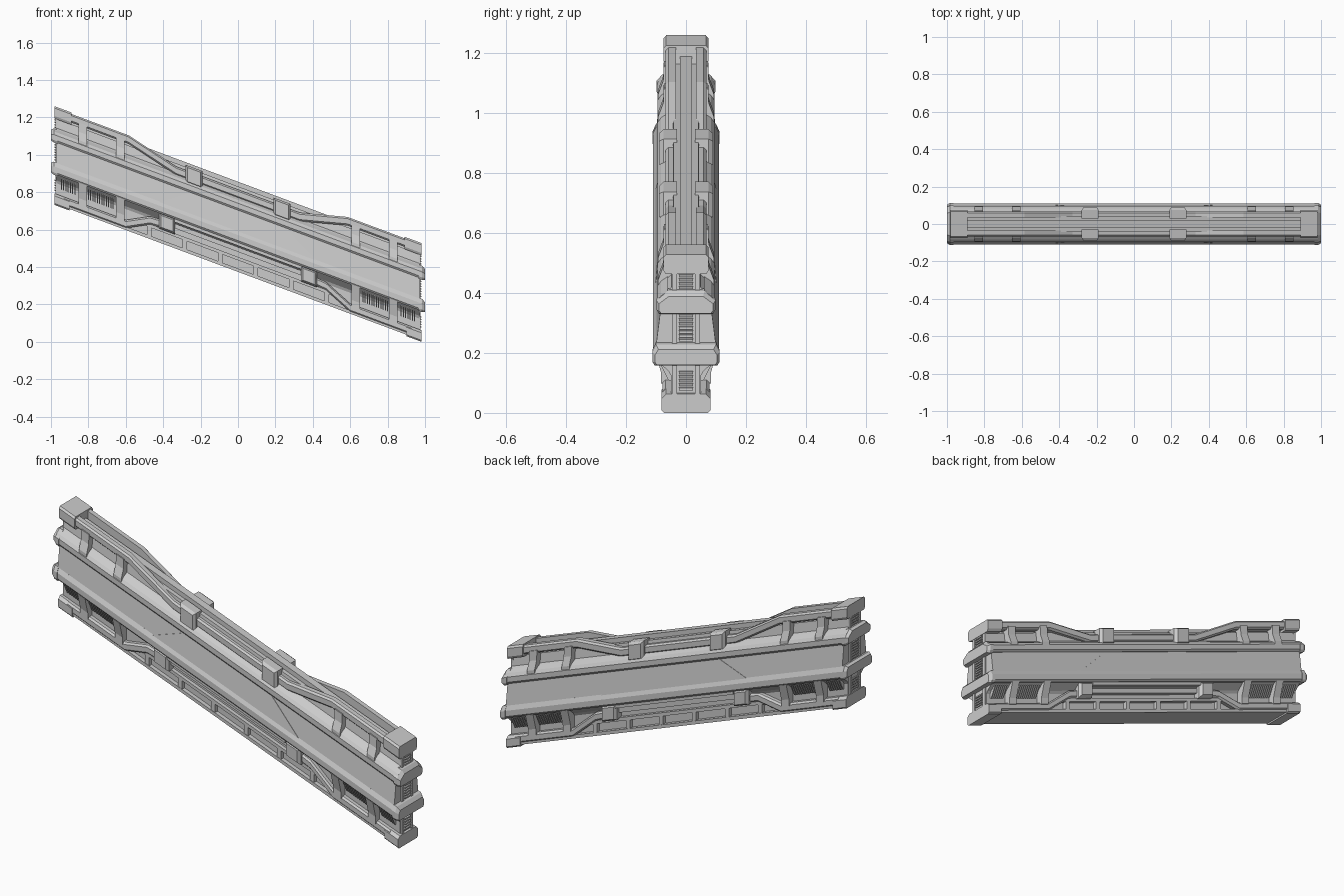
import bpy, bmesh

SLOPE, BASE = 0.373, 0.366   # the straight barrier is sheared down along x


def part(name, lofts, mx=False, my=True):
    """Loft rings of (x, y, v) points, mirror them, shear the result."""
    bm = bmesh.new()
    for rings in lofts:
        for sx in ((1, -1) if mx else (1,)):
            for sy in ((1, -1) if my else (1,)):
                vs = [[bm.verts.new((sx * x, sy * y, v + BASE - SLOPE * sx * x))
                       for x, y, v in ring] for ring in rings]
                n = len(vs[0])
                for a, b in zip(vs, vs[1:]):
                    for i in range(n):
                        j = (i + 1) % n
                        bm.faces.new((a[i], a[j], b[j], b[i]))
                bm.faces.new(vs[0])
                bm.faces.new(vs[-1])
    bmesh.ops.recalc_face_normals(bm, faces=bm.faces)
    me = bpy.data.meshes.new(name)
    bm.to_mesh(me)
    bm.free()
    ob = bpy.data.objects.new(name, me)
    bpy.context.collection.objects.link(ob)
    return ob


def prism(profile, x0, x1):
    return [[(x, y, v) for y, v in profile] for x in (x0, x1)]


def full(half):
    return half + [(-y, v) for y, v in reversed(half)]


def box(x0, x1, y0, y1, v0, v1):
    return prism([(y0, v0), (y1, v0), (y1, v1), (y0, v1)], x0, x1)


def pipe(path, h, y0, y1, c=0.009):
    """Chamfered bar following an (x, v) path."""
    return [[(x, y0, v - h), (x, y1 - c, v - h), (x, y1, v - h + c),
             (x, y1, v + h - c), (x, y1 - c, v + h), (x, y0, v + h)] for x, v in path]


def clamp(x, v, w, h, y0, y1, c=0.015):
    """Block whose outer face tapers in."""
    def ring(y, d):
        return [(x - w + d, y, v - h + d), (x + w - d, y, v - h + d),
                (x + w - d, y, v + h - d), (x - w + d, y, v + h - d)]
    return [ring(y0, 0), ring(y1 - c, 0), ring(y1, c * 0.7)]


# Main wall body with sloped shoulders and a raised centre strip
core = [(0.05, 0.012), (0.05, 0.12), (0.058, 0.135), (0.098, 0.17), (0.10, 0.22),
        (0.084, 0.345), (0.084, 0.38), (0.048, 0.415), (0.042, 0.465),
        (0.02, 0.465), (0.02, 0.490)]
part("wall_core", [prism(full(core), -0.97, 0.97)], my=False)

# Long side rails
low_rail = [(0.07, 0.165), (0.102, 0.165), (0.11, 0.175), (0.11, 0.205), (0.099, 0.228), (0.07, 0.228)]
up_rail = [(0.06, 0.338), (0.088, 0.338), (0.095, 0.348), (0.095, 0.375), (0.083, 0.392), (0.06, 0.407)]
part("lower_side_rail", [prism(low_rail, -0.985, 0.985)])
part("upper_side_rail", [prism(up_rail, -0.985, 0.985)])

# Chevron-ended plate on each face
part("centre_plate", [[
    [(-0.42, 0.095, 0.225), (0.42, 0.095, 0.225), (0.25, 0.08, 0.340), (-0.25, 0.08, 0.340)],
    [(-0.42, 0.1015, 0.225), (0.42, 0.1015, 0.225), (0.25, 0.0865, 0.340), (-0.25, 0.0865, 0.340)]]])

# Upper pipes: high at the ends, dropping beside the strip in the middle
top_path = [(-0.93, 0.497), (-0.585, 0.497), (-0.33, 0.425),
            (0.33, 0.425), (0.585, 0.497), (0.93, 0.497)]
part("upper_pipe", [pipe(top_path, 0.023, 0.034, 0.068)])
part("upper_clamp", [clamp(0.235, 0.428, 0.045, 0.048, 0.03, 0.09)], mx=True)

# Lower pipes running up to clamps under the rail
low_path = [(0.93, 0.04), (0.60, 0.04), (0.47, 0.108), (0.34, 0.118)]
part("lower_pipe", [pipe(low_path, 0.022, 0.045, 0.078)], mx=True)
part("lower_clamp", [clamp(0.38, 0.125, 0.043, 0.042, 0.045, 0.102)], mx=True)
part("middle_channel", [box(-0.34, 0.34, 0.045, 0.098, 0.148, 0.176),
                        box(-0.34, 0.34, 0.045, 0.072, 0.115, 0.140)])

# Slanted braces between pipes and rails
braces = []
for x in (0.63, 0.83):
    up = [(0.035, 0.49), (0.074, 0.49), (0.076, 0.44), (0.093, 0.395), (0.093, 0.37), (0.035, 0.37)]
    lo = [(0.04, 0.05), (0.083, 0.05), (0.083, 0.085), (0.106, 0.168), (0.04, 0.168)]
    braces += [prism(up, x - 0.022, x + 0.022), prism(lo, x - 0.022, x + 0.022)]
part("brace", braces, mx=True)

# Vent fins under the lower rail near each end
fins = []
for i in range(24):
    x = 0.665 + i * 0.012
    if abs(x - 0.83) > 0.03:
        fins.append(prism([(0.045, 0.095), (0.058, 0.095), (0.088, 0.155), (0.045, 0.155)], x, x + 0.006))
part("vent_fin", fins, mx=True)

# Slotted base rail
base = [box(-0.95, 0.95, 0.0, 0.072, 0.008, 0.026), box(-0.50, 0.50, 0.04, 0.07, 0.070, 0.088)]
for i in range(6):
    x = -0.475 + i * 0.19
    base.append(box(x - 0.012, x + 0.012, 0.04, 0.07, 0.02, 0.08))
part("base_rail", base)

# End caps at the top and bottom corners
top_cap = full([(0.068, 0.462), (0.075, 0.475), (0.075, 0.518), (0.066, 0.528)])
low_cap = full([(0.074, 0.0), (0.081, 0.008), (0.081, 0.048), (0.066, 0.062)])
part("top_end_cap", [prism(top_cap, 0.89, 0.98)], mx=True, my=False)
part("bottom_end_cap", [prism(low_cap, 0.90, 0.98)], mx=True, my=False)

# Rail end blocks wrapping around the wall ends
up_block = full([(0.07, 0.332), (0.09, 0.332), (0.098, 0.345), (0.098, 0.375), (0.062, 0.408)])
low_block = full([(0.085, 0.16), (0.105, 0.16), (0.112, 0.172), (0.112, 0.205), (0.10, 0.23)])
ends = []
for p in (up_block, low_block):
    m = sum(v for y, v in p) / len(p)
    small = [(y * 0.92, m + (v - m) * 0.75) for y, v in p]
    ends.append([[(0.965, y, v) for y, v in p], [(0.985, y, v) for y, v in p],
                 [(1.0, y, v) for y, v in small]])
part("rail_end_block", ends, mx=True, my=False)

# Ribbed columns on the end faces
cols = []
for v0, n in ((0.412, 4), (0.238, 7), (0.075, 5)):
    for i in range(n):
        v = v0 + i * 0.0135
        cols.append(box(0.965, 0.98, -0.024, 0.024, v, v + 0.007))
part("end_rib", cols, mx=True, my=False)
part("end_side_post", [box(0.965, 0.977, 0.03, 0.046, 0.06, 0.465)], mx=True)
